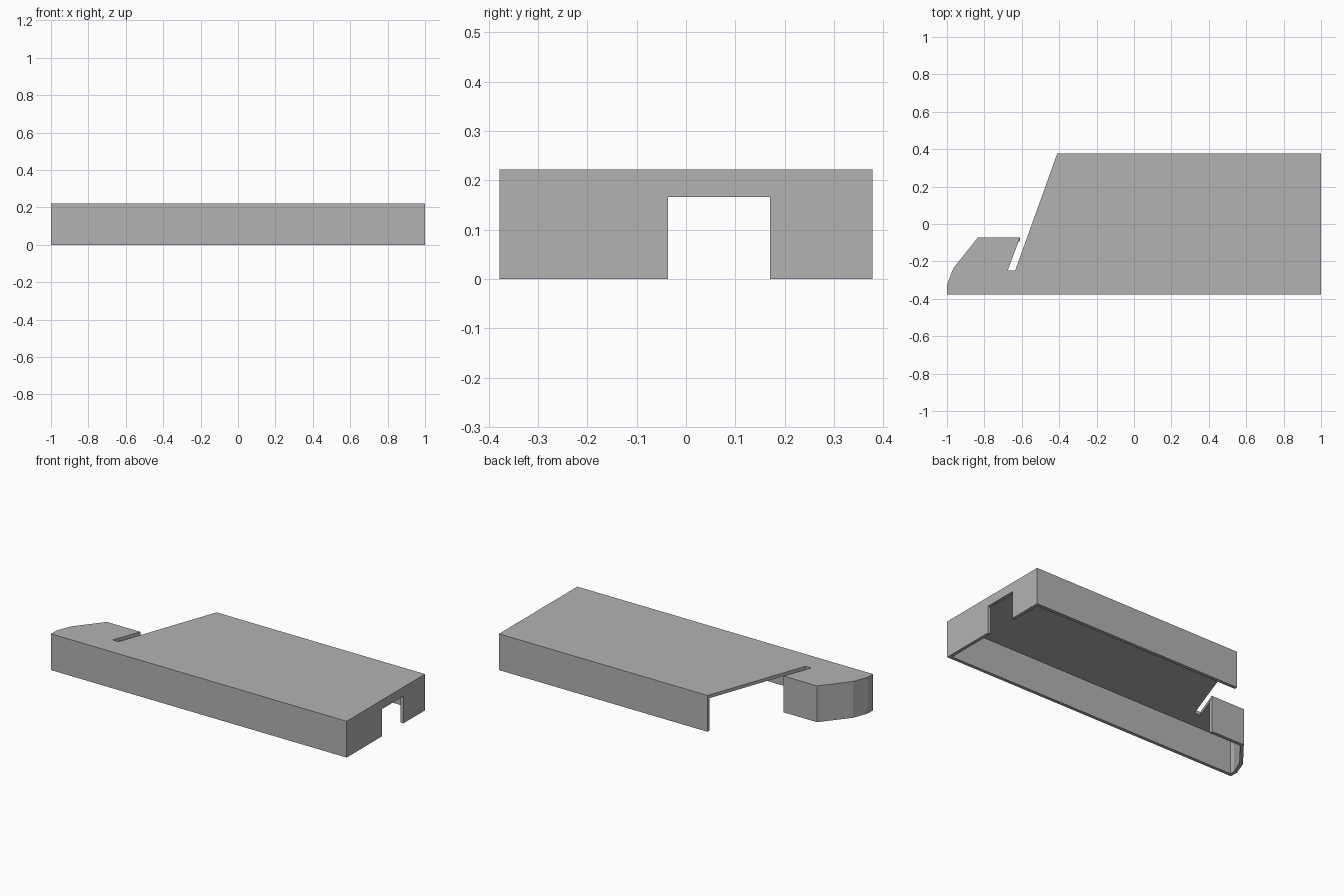
import bpy
import bmesh
from mathutils import Vector

cube = bpy.data.objects.get("Cube")
if cube:
    bpy.data.objects.remove(cube, do_unlink=True)

HEIGHT = 0.222
SHEET = 0.02
BACK = 0.378
NOTCH = (-0.036, 0.17)
NOTCH_TOP = 0.166

grey = bpy.data.materials.new("plain grey")
grey.use_nodes = True
colour = (0.45, 0.45, 0.45, 1)
grey.diffuse_color = colour
grey.node_tree.nodes["Principled BSDF"].inputs["Base Color"].default_value = colour


def extrude_outline(name, outline, bottom, top):
    """Solid made by raising a flat outline from bottom to top."""
    bm = bmesh.new()
    face = bm.faces.new([bm.verts.new((x, y, bottom)) for x, y in outline])
    raised = bmesh.ops.extrude_face_region(bm, geom=[face])["geom"]
    verts = [v for v in raised if isinstance(v, bmesh.types.BMVert)]
    bmesh.ops.translate(bm, verts=verts, vec=(0, 0, top - bottom))
    bmesh.ops.recalc_face_normals(bm, faces=bm.faces)
    mesh = bpy.data.meshes.new(name)
    bm.to_mesh(mesh)
    bm.free()
    mesh.materials.append(grey)
    obj = bpy.data.objects.new(name, mesh)
    bpy.context.collection.objects.link(obj)
    return obj


def wall(name, path, bottom=0.0):
    """Thin wall along an open path, thickened to its left with mitred corners."""
    pts = [Vector(p) for p in path]
    dirs = [(b - a).normalized() for a, b in zip(pts, pts[1:])]
    normals = [Vector((-d.y, d.x)) for d in dirs]
    inner = []
    for i, p in enumerate(pts):
        n1, n2 = normals[max(i - 1, 0)], normals[min(i, len(normals) - 1)]
        inner.append(p + (n1 + n2) * SHEET / (1 + n1.dot(n2)))
    extrude_outline(name, pts + inner[::-1], bottom, HEIGHT - SHEET)


# Outer rim of the tab, front and right side, then the back
tab_rim = [(-0.61, -0.073), (-0.835, -0.073), (-0.965, -0.235), (-1, -0.325)]
front_right = (1, -BACK)
back_right = (1, BACK)
back_end = (-0.41, BACK)

# Top sheet with the slanted edge and narrow slot
slot = [(-0.635, -0.248), (-0.675, -0.248)]
extrude_outline("top_sheet",
                tab_rim + [(-1, -BACK), front_right, back_right, back_end] + slot,
                HEIGHT - SHEET, HEIGHT)

# Hanging walls, leaving the slanted side open and a notch in the right end
wall("tab_and_front_wall", tab_rim + [(-1, -BACK), front_right, (1, NOTCH[0])])
wall("back_wall", [(1, NOTCH[1]), back_right, back_end])
wall("notch_lintel", [(1, NOTCH[0]), (1, NOTCH[1])], NOTCH_TOP)
